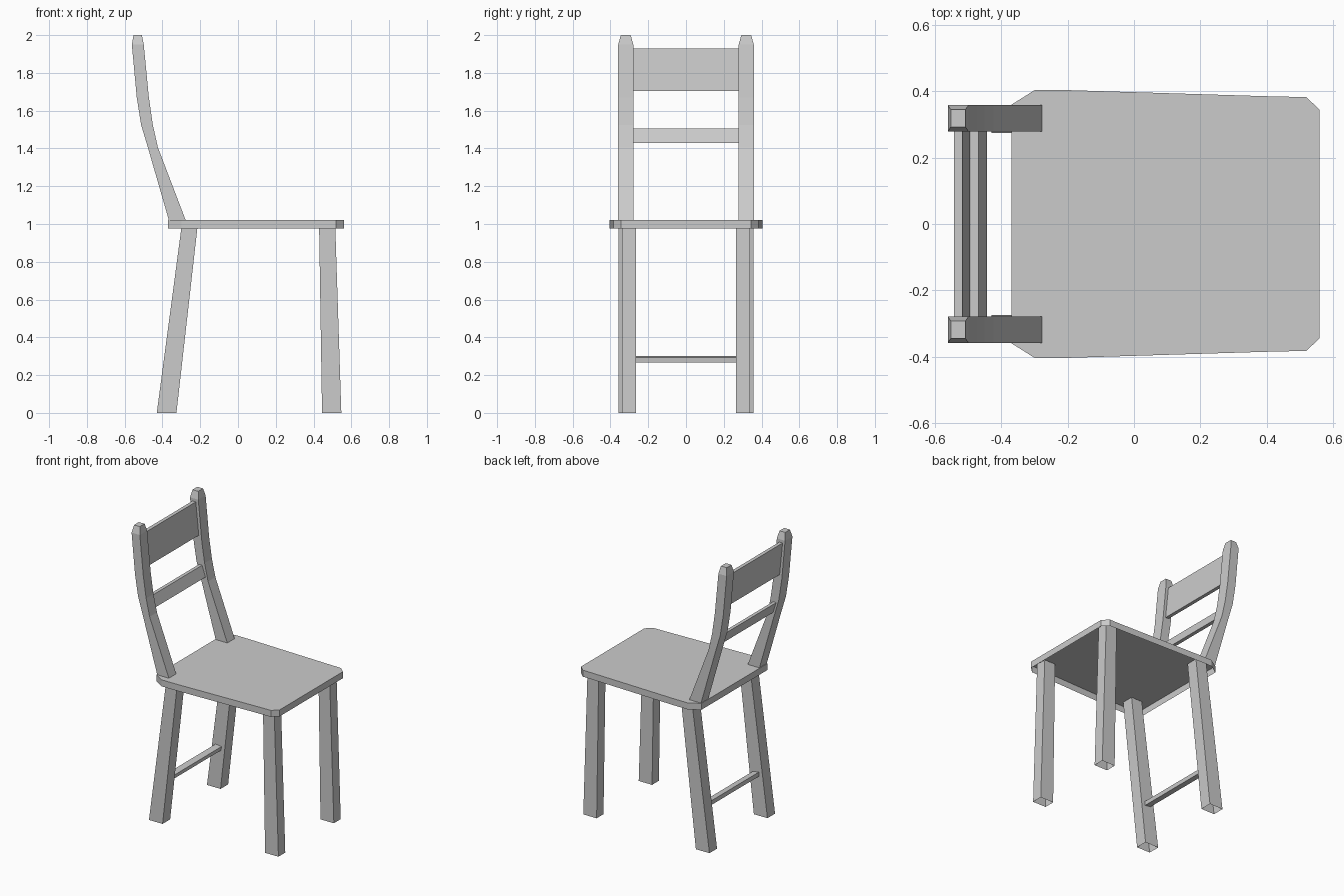
import bpy

if "Cube" in bpy.data.objects:
    bpy.data.objects.remove(bpy.data.objects["Cube"])


def loft(name, rings, cap_top=True, cap_bottom=False, mirror=False):
    """Skin counter-clockwise rings, listed from bottom to top."""
    n = len(rings[0])
    verts = [v for ring in rings for v in ring]
    faces = []
    for r in range(len(rings) - 1):
        a, b = r * n, (r + 1) * n
        for i in range(n):
            j = (i + 1) % n
            faces.append((a + i, a + j, b + j, b + i))
    if cap_top:
        faces.append(tuple(range(len(verts) - n, len(verts))))
    if cap_bottom:
        faces.append(tuple(reversed(range(n))))
    mesh = bpy.data.meshes.new(name)
    mesh.from_pydata(verts, [], faces)
    mesh.update()
    obj = bpy.data.objects.new(name, mesh)
    bpy.context.collection.objects.link(obj)
    if mirror:
        mod = obj.modifiers.new("Mirror", 'MIRROR')
        mod.use_axis = (False, True, False)
        mod.use_mirror_merge = False
    return obj


def rect(z, x0, x1, y0, y1):
    return [(x0, y0, z), (x1, y0, z), (x1, y1, z), (x0, y1, z)]


# Seat: clipped-corner panel, open underneath
half = [(0.56, 0.345), (0.52, 0.383), (0.42, 0.385),
        (-0.20, 0.404), (-0.30, 0.404), (-0.37, 0.36)]
outline = half + [(x, -y) for x, y in reversed(half)]
loft("seat", [[(x, y, z) for x, y in outline] for z in (0.975, 1.02)])

# Legs: tapered hollow-ended posts, mirrored left to right
loft("front_leg", [rect(0, 0.445, 0.547, 0.265, 0.34),
                   rect(1.015, 0.429, 0.514, 0.265, 0.34)], mirror=True)
loft("rear_leg", [rect(0, -0.43, -0.326, 0.275, 0.358),
                  rect(1.015, -0.295, -0.211, 0.275, 0.358)], mirror=True)

# Back posts: curved, with a bevelled tip
post = [(1.02, -0.366, -0.277), (1.405, -0.477, -0.424),
        (1.525, -0.513, -0.451), (1.67, -0.536, -0.472),
        (1.95, -0.562, -0.499)]
rings = [rect(z, a, b, 0.279, 0.359) for z, a, b in post]
rings.append(rect(2.0, -0.553, -0.509, 0.293, 0.345))
loft("back_post", rings, mirror=True)

# Back rails: slanted slats between the posts
for name, low, high in (
        ("top_rail", (1.705, -0.52, -0.495), (1.93, -0.543, -0.518)),
        ("middle_rail", (1.43, -0.47, -0.444), (1.505, -0.494, -0.47))):
    loft(name, [rect(*low, -0.28, 0.28), rect(*high, -0.28, 0.28)],
         cap_bottom=True)

# Rear stretcher: thin bar square to the leaning legs
bpy.ops.mesh.primitive_cube_add(size=1, location=(-0.343, 0, 0.284),
                                rotation=(0, 0.13, 0))
bar = bpy.context.object
bar.name = "rear_stretcher"
bar.scale = (0.045, 0.56, 0.027)
